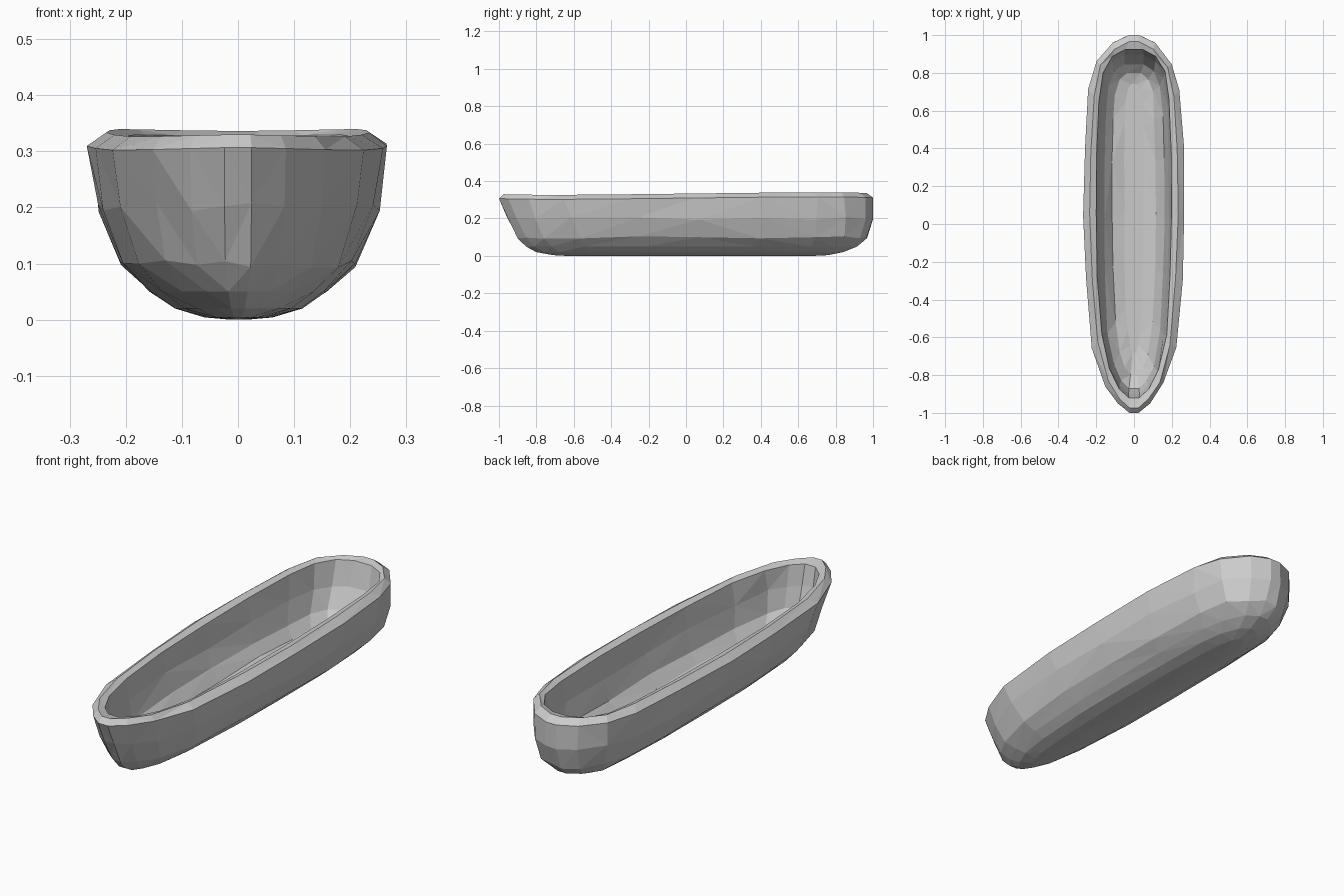
import bpy, bmesh, random

random.seed(4)
if "Cube" in bpy.data.objects:
    bpy.data.objects.remove(bpy.data.objects["Cube"], do_unlink=True)

# Half plan of the hull: position along the length, share of the half width
PLAN = [(-1, .09), (-.95, .32), (-.85, .58), (-.65, .83), (-.3, .96), (.05, 1),
        (.4, .98), (.7, .9), (.86, .75), (.96, .42), (1, .1)]

# Rings from the keel, up the outside, over the rim and down to the floor:
# half width, front end, back end, height, plan fullness (lower is boxier)
RINGS = [
    (.015, -.64, .68, 0, .8),
    (.06, -.71, .76, .004, .8),
    (.115, -.80, .84, .02, .85),
    (.16, -.855, .915, .05, .85),
    (.21, -.90, .968, .10, .85),
    (.252, -.955, 1, .20, .95),
    (.267, -1, 1, .309, 1),
    (.232, -.975, .965, .333, .95),
    (.2, -.92, .925, .323, .65),
    (.184, -.90, .895, .22, .55),
    (.16, -.87, .845, .13, .5),
    (.115, -.80, .80, .085, .5),
    (.05, -.68, .74, .068, .5),
]


def add_ring(bm, half, front, back, z, fullness):
    """One closed loop, slightly irregular like hand-hewn wood."""
    port = [(u, w ** (fullness if u > 0 else (1 + fullness) / 2)) for u, w in PLAN]
    starboard = [(u, -w) for u, w in reversed(port)]
    wobble = .008 if .08 < z < .25 else 0
    verts = []
    for u, w in port + starboard:
        y = front + (back - front) * (u + 1) / 2
        x = half * w
        if abs(u) < .9:
            x += random.uniform(-.003, .003)
            y += random.uniform(-.015, .015)
        sheer = .012 * y * (1 - .8 * y ** 4) * (z > .25)
        verts.append(bm.verts.new((x, y, z + sheer + random.uniform(-wobble, wobble))))
    return verts


# Hollow hull
bm = bmesh.new()
loops = [add_ring(bm, *ring) for ring in RINGS]
for low, high in zip(loops, loops[1:]):
    n = len(low)
    for i in range(n):
        j = (i + 1) % n
        bm.faces.new((low[i], low[j], high[j], high[i]))
bm.faces.new(loops[0][::-1])
bm.faces.new(loops[-1])
bmesh.ops.triangulate(bm, faces=bm.faces[:])
bmesh.ops.recalc_face_normals(bm, faces=bm.faces[:])

mesh = bpy.data.meshes.new("hull")
bm.to_mesh(mesh)
bm.free()
hull = bpy.data.objects.new("hull", mesh)
bpy.context.collection.objects.link(hull)

# Plain grey finish
grey = bpy.data.materials.new("light_grey")
grey.use_nodes = True
colour = (.6, .6, .6, 1)
grey.diffuse_color = colour
grey.node_tree.nodes["Principled BSDF"].inputs["Base Color"].default_value = colour
mesh.materials.append(grey)
